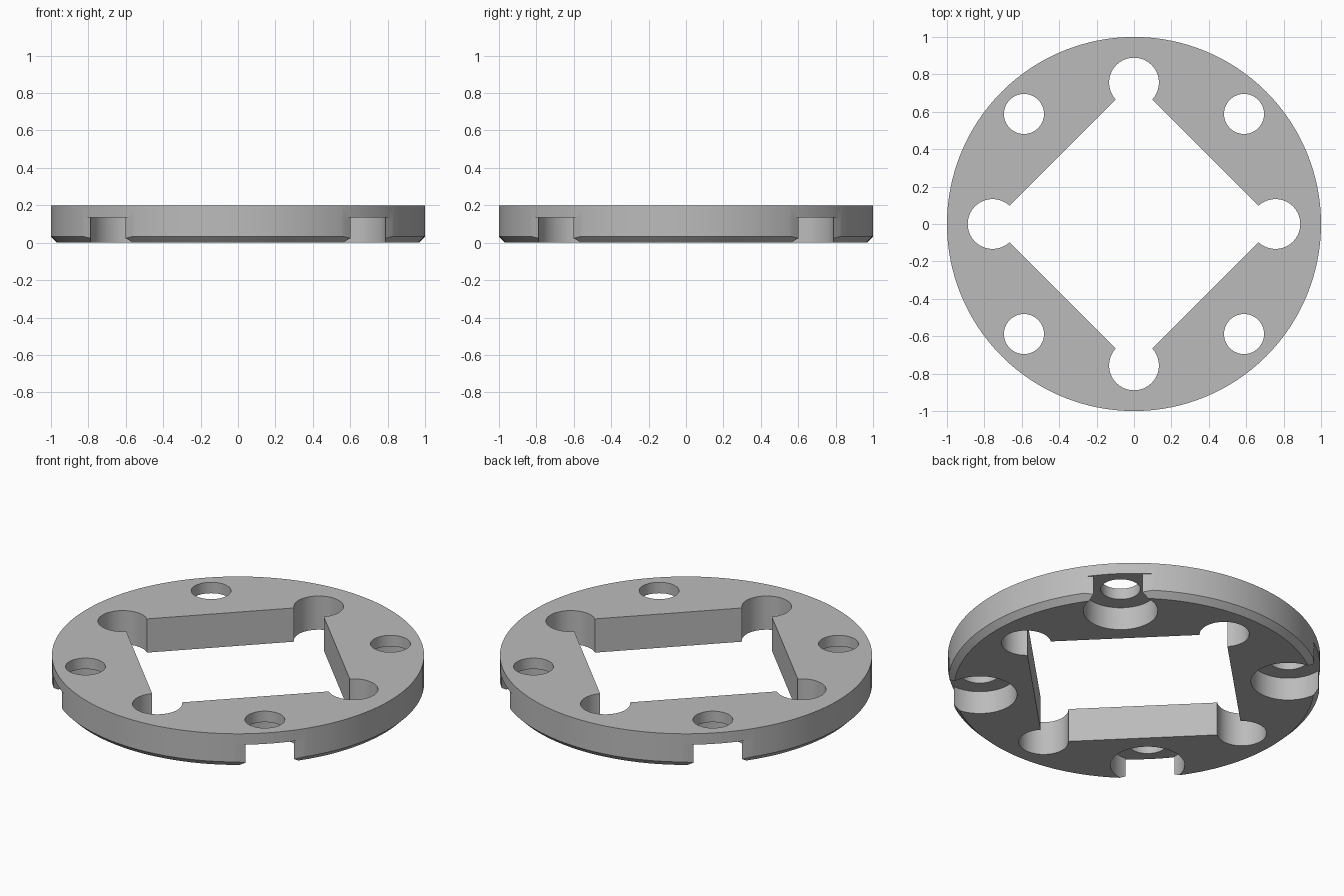
import bpy
import bmesh
from math import cos, sin, pi
from mathutils import Matrix, Vector

HEIGHT = 0.2
POCKET_TOP = 0.135
DIAGONALS = [pi / 4 + k * pi / 2 for k in range(4)]

cube = bpy.data.objects.get("Cube")
if cube:
    bpy.data.objects.remove(cube, do_unlink=True)

metal = bpy.data.materials.new("grey metal")
metal.use_nodes = True
grey = (0.5, 0.5, 0.5, 1)
metal.diffuse_color = grey
metal.node_tree.nodes["Principled BSDF"].inputs["Base Color"].default_value = grey


def add_object(name, bm):
    mesh = bpy.data.meshes.new(name)
    bm.to_mesh(mesh)
    bm.free()
    mesh.materials.append(metal)
    obj = bpy.data.objects.new(name, mesh)
    bpy.context.collection.objects.link(obj)
    return obj


def cylinder(name, radius, centre, bottom, top, sides=64):
    bm = bmesh.new()
    place = Matrix.Translation((centre[0], centre[1], (bottom + top) / 2))
    bmesh.ops.create_cone(bm, cap_ends=True, segments=sides, radius1=radius,
                          radius2=radius, depth=top - bottom, matrix=place)
    return add_object(name, bm)


def box(name, size, centre, angle):
    bm = bmesh.new()
    place = (Matrix.Rotation(angle, 4, "Z") @ Matrix.Translation(centre)
             @ Matrix.Diagonal((*size, 1)))
    bmesh.ops.create_cube(bm, size=1, matrix=place)
    return add_object(name, bm)


def polar(radius, angle):
    return Vector((radius * cos(angle), radius * sin(angle)))


# Disc with a chamfered lower rim
plate = cylinder("ring_plate", 1, (0, 0), 0, HEIGHT, 128)
bm = bmesh.new()
bm.from_mesh(plate.data)
rim = [e for e in bm.edges if all(v.co.z < 0.01 for v in e.verts)]
bmesh.ops.bevel(bm, geom=rim, offset=0.033, segments=1, affect="EDGES")
bm.to_mesh(plate.data)
bm.free()

# Diamond window with round corner reliefs
side = 0.762 * 2 ** 0.5
cutters = [box("window_cutter", (side, side, 1), (0, 0, 0), pi / 4)]
for k in range(4):
    cutters.append(cylinder("corner_relief_cutter", 0.133, polar(0.756, k * pi / 2), -1, 1))

# Bolt holes, with round pockets below and a small flat on the rim
for angle in DIAGONALS:
    spot = polar(0.832, angle)
    cutters.append(cylinder("bolt_hole_cutter", 0.107, spot, -1, 1))
    cutters.append(cylinder("pocket_cutter", 0.2, spot, -1, POCKET_TOP))
    cutters.append(box("rim_flat_cutter", (0.2, 0.6, 1),
                       (1.0827, 0, POCKET_TOP - 0.5), angle))

bpy.ops.object.select_all(action="DESELECT")
bpy.context.view_layer.objects.active = plate
plate.select_set(True)
for cutter in cutters:
    cutter.hide_render = True
    cut = plate.modifiers.new("cut", "BOOLEAN")
    cut.operation = "DIFFERENCE"
    cut.solver = "EXACT"
    cut.object = cutter
    bpy.ops.object.modifier_apply(modifier=cut.name)
    bpy.data.objects.remove(cutter, do_unlink=True)

bpy.ops.object.shade_smooth_by_angle(angle=pi / 6)
